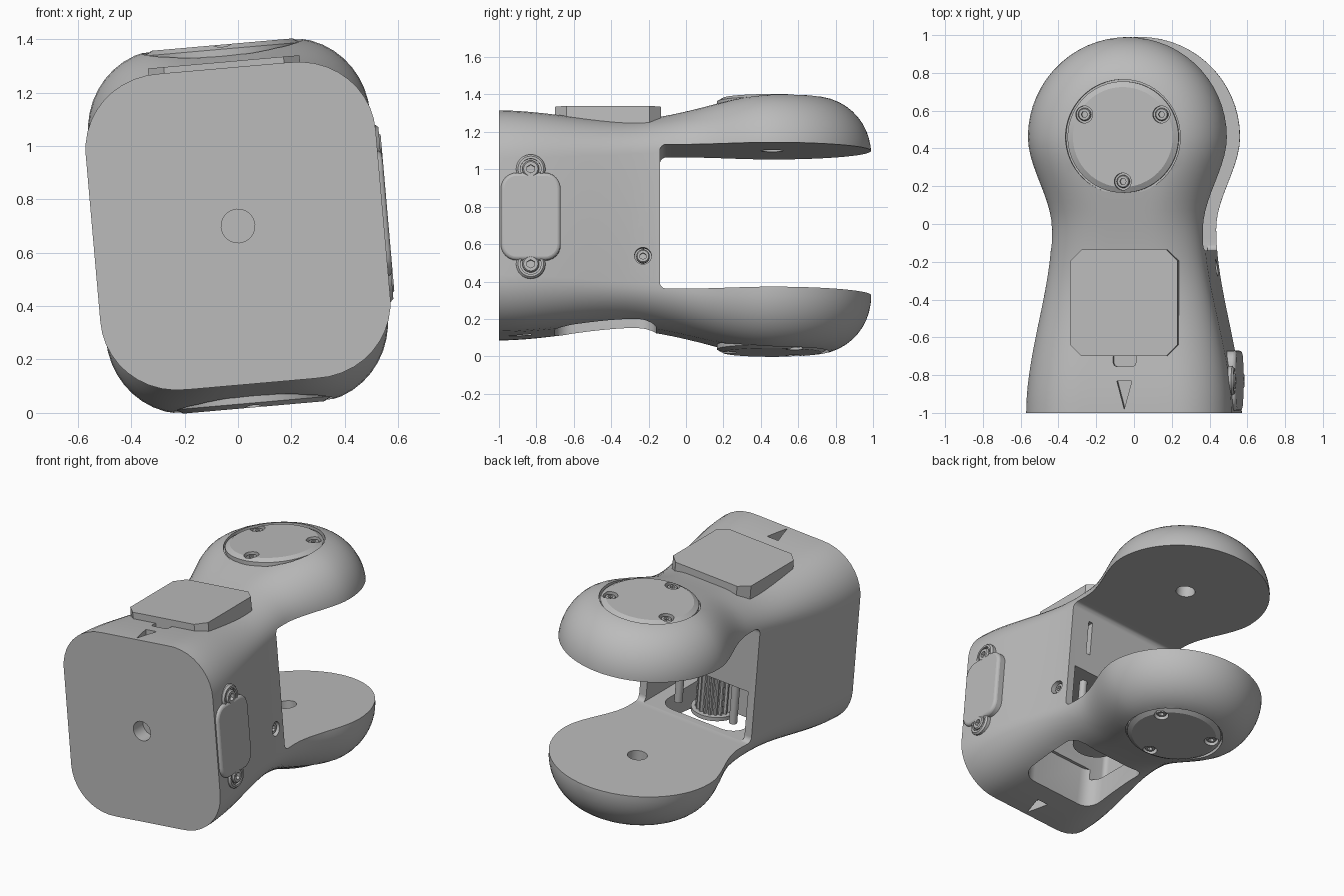
import bpy, bmesh
from math import sin, cos, pi, sqrt, radians, hypot
from mathutils import Matrix, Vector

if "Cube" in bpy.data.objects:
    bpy.data.objects.remove(bpy.data.objects["Cube"], do_unlink=True)

grey = bpy.data.materials.new("plain grey")
grey.use_nodes = True
grey.diffuse_color = (0.5, 0.5, 0.5, 1)
grey.node_tree.nodes["Principled BSDF"].inputs["Base Color"].default_value = (0.5, 0.5, 0.5, 1)

# The whole unit leans five degrees about its long axis
PLACE = Matrix.Translation((0, 0, 0.7)) @ Matrix.Rotation(radians(-5), 4, 'Y')
HEAD_Y, HEAD_R = 0.46, 0.53
UP = Matrix.Identity(4)
DOWN = Matrix.Rotation(pi, 4, 'Y')
SIDE = Matrix.Rotation(pi / 2, 4, 'Y')
FRONT = Matrix.Rotation(pi / 2, 4, 'X')


def finish(bm, name):
    bmesh.ops.recalc_face_normals(bm, faces=bm.faces)
    mesh = bpy.data.meshes.new(name)
    bm.to_mesh(mesh)
    bm.free()
    mesh.materials.append(grey)
    ob = bpy.data.objects.new(name, mesh)
    bpy.context.collection.objects.link(ob)
    ob.matrix_world = PLACE
    return ob


def activate(ob):
    bpy.ops.object.select_all(action='DESELECT')
    ob.select_set(True)
    bpy.context.view_layer.objects.active = ob


def smooth(ob, angle=32):
    activate(ob)
    bpy.ops.object.shade_smooth_by_angle(angle=radians(angle))
    return ob


def cut(ob, cutter):
    mod = ob.modifiers.new("cut", 'BOOLEAN')
    mod.operation, mod.solver, mod.object = 'DIFFERENCE', 'EXACT', cutter
    activate(ob)
    bpy.ops.object.modifier_apply(modifier=mod.name)
    bpy.data.objects.remove(cutter, do_unlink=True)


def box(name, low, high, axis=None, radius=0.0, segments=6):
    """Box between two corners, with the edges along one axis rounded."""
    low, high = Vector(low), Vector(high)
    bm = bmesh.new()
    bmesh.ops.create_cube(bm, size=1)
    for v in bm.verts:
        v.co = (low + high) / 2 + v.co * (high - low)
    if axis is not None:
        edges = [e for e in bm.edges if abs((e.verts[0].co - e.verts[1].co)[axis]) > 1e-5]
        bmesh.ops.bevel(bm, geom=edges, offset=radius, segments=segments, profile=0.5, affect='EDGES')
    return finish(bm, name)


def lathe(name, profile, at=(0, 0, 0), turn=UP, sides=48):
    """Closed turned solid from (radius, height) points."""
    bm = bmesh.new()
    rings = [[bm.verts.new(Matrix.Translation(at) @ turn @ Vector(
        (r * cos(2 * pi * i / sides), r * sin(2 * pi * i / sides), h)))
        for i in range(sides)] for r, h in profile]
    for a, b in zip(rings, rings[1:]):
        for i in range(sides):
            j = (i + 1) % sides
            bm.faces.new((a[i], a[j], b[j], b[i]))
    bm.faces.new(rings[0])
    bm.faces.new(rings[-1])
    return finish(bm, name)


def rod(name, r, h0, h1, at=(0, 0, 0), turn=UP, sides=32):
    return lathe(name, [(r, h0), (r, h1)], at, turn, sides)


def screw(name, at, turn, r):
    ob = lathe(name, [(r, -0.05), (r, -0.008), (r * 0.85, 0)], at, turn, 24)
    cut(ob, rod("socket_cutter", r * 0.5, -0.03, 0.02, at, turn, 6))
    return smooth(ob)


def blend(keys, y):
    for (a, p), (b, q) in zip(keys, keys[1:]):
        if y <= b:
            t = max(0, (y - a) / (b - a))
            return p + (q - p) * t * t * (3 - 2 * t)
    return keys[-1][1]


# Outer shell: sections along y, waisted in the middle and domed at the head
def section(y, steps=28):
    dy = max(0, y - HEAD_Y)
    half = sqrt(HEAD_R ** 2 - dy * dy) if dy else blend([(-1, 0.545), (-0.02, 0.405), (HEAD_Y, HEAD_R)], y)
    crown = blend([(-1, 0.594), (-0.35, 0.55), (0.5, 0.685)], y)
    shoulder = blend([(-1, 0.314), (HEAD_Y, 0.38)], y)
    top, soft = [], 0.29
    for k in range(steps + 1):
        u = half * cos(pi * k / steps)
        inside = HEAD_R - hypot(u, dy) if dy else half - abs(u)
        lack = max(0, soft - inside) / soft
        top.append((u, y, shoulder + (crown - shoulder) * sqrt(max(0, 1 - lack * lack))))
    return top + [(u, y, -v) for u, y, v in reversed(top)]


stations = [-1 + (1 + HEAD_Y) * k / 30 for k in range(31)]
stations += [HEAD_Y + 0.535 * sin(radians(a)) * HEAD_R / 0.535 for a in range(6, 88, 6)] + [HEAD_Y + HEAD_R * 0.9985]
bm = bmesh.new()
rings = [[bm.verts.new(p) for p in section(y)] for y in stations]
for a, b in zip(rings, rings[1:]):
    for i in range(len(a)):
        j = (i + 1) % len(a)
        bm.faces.new((a[i], a[j], b[j], b[i]))
bm.faces.new(rings[0])
bm.faces.new(rings[-1])
shell = finish(bm, "shell")

# Gap between the arms, drive cavity, window underneath, slot in the rear wall
cut(shell, box("gap", (-1, -0.14, -0.375), (1, 1.5, 0.4), 0, 0.035))
cut(shell, box("cavity", (-0.36, -0.68, -0.374), (0.36, -0.1, -0.05), 2, 0.03))
cut(shell, box("window", (-0.28, -0.7, -0.9), (0.28, -0.16, -0.3), 2, 0.1))
cut(shell, box("rear_slot", (0.25, -0.3, 0.08), (0.28, -0.1, 0.32)))
# Front socket, side hole, arm pivots and cap recesses
cut(shell, rod("front_socket", 0.063, 0.9, 1.1, turn=FRONT))
cut(shell, rod("side_hole", 0.045, 0.2, 0.6, (0, -0.23, -0.2), SIDE))
for turn, sign, inner in ((UP, 1, 0.4), (DOWN, -1, 0.375)):
    cut(shell, rod("pivot", 0.06, inner - 0.05, inner + 0.1, (0, HEAD_Y, 0), turn))
    cut(shell, rod("recess", 0.305, 0.64, 0.8, (0, HEAD_Y, 0), turn, 64))
    # Arrow mark near the front edge
    bm = bmesh.new()
    tri = [[bm.verts.new((x, y, sign * z)) for x, y in ((-0.04, -0.83), (0.04, -0.83), (0, -0.98))]
           for z in (0.53, 0.7)]
    bm.faces.new(tri[0])
    bm.faces.new(tri[1])
    for i in range(3):
        j = (i + 1) % 3
        bm.faces.new((tri[0][i], tri[0][j], tri[1][j], tri[1][i]))
    cut(shell, finish(bm, "arrow"))
cut(shell, box("notch", (-0.06, -0.755, 0.53), (0.06, -0.68, 0.7), 2, 0.02, 2))
smooth(shell)

# Round caps with three sunk screws on each arm
for label, turn in (("upper", UP), ("lower", DOWN)):
    cap = lathe(label + "_cap", [(0.295, 0.6), (0.295, 0.665), (0.265, 0.682)], (0, HEAD_Y, 0), turn, 64)
    spots = [(-0.205, 0.12), (0.205, 0.12), (0, -0.235)]
    for x, y in spots:
        cut(cap, rod("pocket", 0.045, 0.64, 0.8, (x, HEAD_Y + y, 0), turn))
    smooth(cap, 25)
    for i, (x, y) in enumerate(spots):
        z = 0.672 if turn is UP else -0.672
        screw(f"{label}_cap_screw_{i + 1}", (x, HEAD_Y + y, z), turn, 0.034)

# Top cover with clipped corners
box("top_cover", (-0.285, -0.7, 0.48), (0.285, -0.135, 0.617), 2, 0.06, 1)

# Side latch plate with two screw ears
latch = box("latch_plate", (0.45, -0.99, -0.235), (0.562, -0.67, 0.235), 0, 0.085)
bevel = latch.modifiers.new("soft edge", 'BEVEL')
bevel.width, bevel.segments = 0.018, 3
smooth(latch)
for label, v in (("upper", 0.255), ("lower", -0.255)):
    ear = lathe(label + "_latch_ear", [(0.078, 0.45), (0.078, 0.545), (0.068, 0.556), (0.055, 0.556), (0.055, 0.54)],
                (0, -0.83, v), SIDE)
    smooth(ear)
    screw(label + "_latch_screw", (0.562, -0.83, v), SIDE, 0.045)
screw("side_screw", (0.405, -0.23, -0.2), SIDE, 0.036)

# Toothed drive pulley, its flange and guide posts inside the cavity
bm = bmesh.new()
teeth = [[bm.verts.new(((0.115 if i % 4 < 2 else 0.1) * cos(2 * pi * i / 80),
                        -0.34 + (0.115 if i % 4 < 2 else 0.1) * sin(2 * pi * i / 80), z))
          for i in range(80)] for z in (-0.36, -0.08)]
for i in range(80):
    j = (i + 1) % 80
    bm.faces.new((teeth[0][i], teeth[0][j], teeth[1][j], teeth[1][i]))
bm.faces.new(teeth[0])
bm.faces.new(teeth[1])
finish(bm, "drive_pulley")
smooth(rod("pulley_flange", 0.14, -0.385, -0.36, (0, -0.34, 0)))
smooth(rod("motor_boss", 0.06, -0.1, -0.04, (0, -0.34, 0)))
for label, x in (("left", 0.2), ("right", -0.2)):
    smooth(rod(label + "_guide_post", 0.025, -0.36, -0.04, (x, -0.25, 0)))
    screw(label + "_motor_screw", (x, -0.45, -0.065), DOWN, 0.04)
